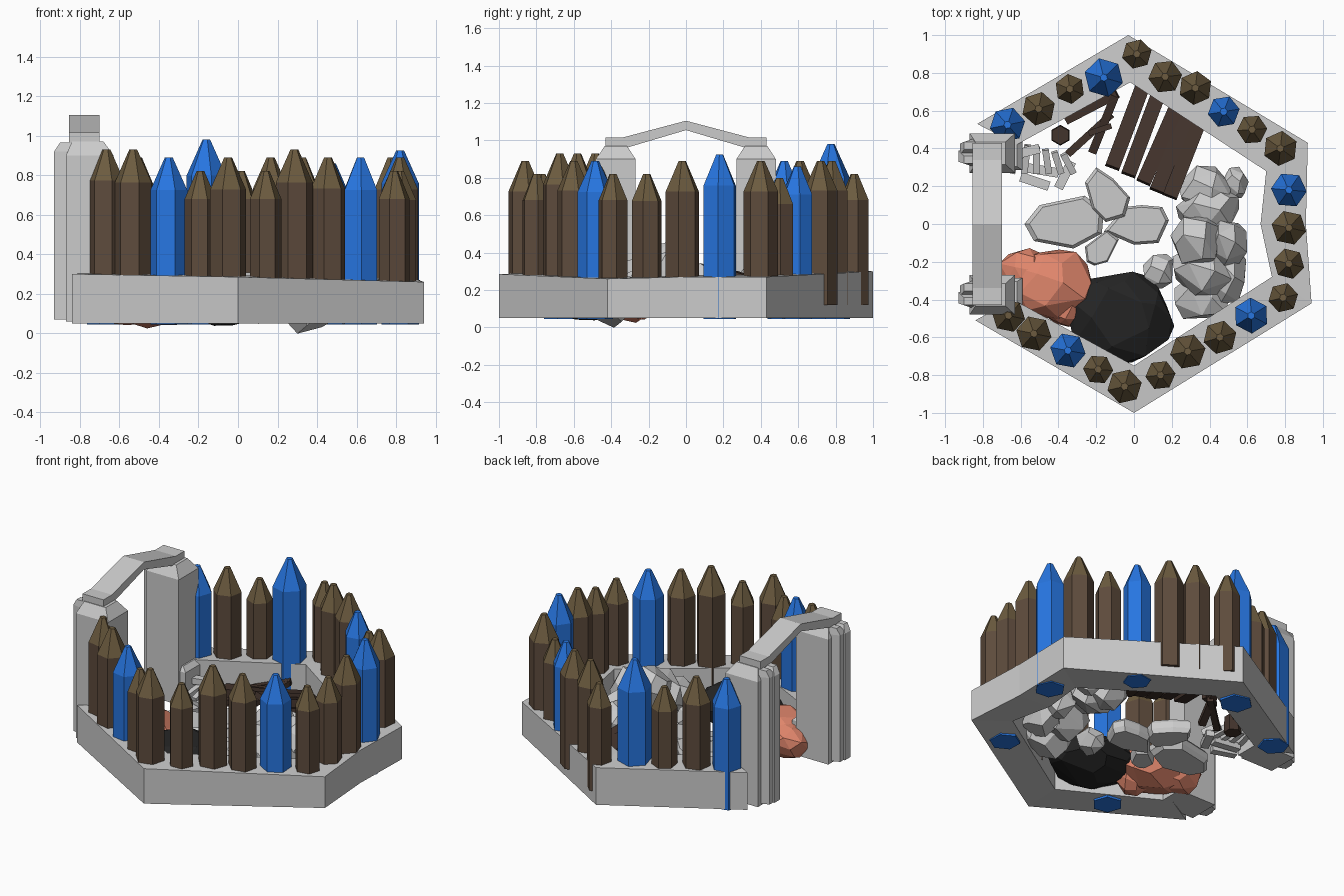
import bpy, bmesh, random
from math import sin, cos, pi, radians
from mathutils import Vector, Matrix

if "Cube" in bpy.data.objects:
    bpy.data.objects.remove(bpy.data.objects["Cube"])

random.seed(4)


def material(name, rgb):
    m = bpy.data.materials.new(name)
    m.diffuse_color = (*rgb, 1)
    m.use_nodes = True
    m.node_tree.nodes["Principled BSDF"].inputs["Base Color"].default_value = m.diffuse_color
    return m


BROWN = material("wood", (0.11, 0.07, 0.045))
TIP = material("cut_wood", (0.15, 0.105, 0.05))
DARK = material("dark_wood", (0.055, 0.033, 0.025))
BLUE = material("blue", (0.02, 0.18, 0.75))
BLACK = material("coal", (0.018, 0.018, 0.018))
SALMON = material("clay", (0.75, 0.24, 0.15))


def finish(name, bm, mat=None):
    bmesh.ops.recalc_face_normals(bm, faces=bm.faces)
    me = bpy.data.meshes.new(name)
    bm.to_mesh(me)
    bm.free()
    ob = bpy.data.objects.new(name, me)
    bpy.context.collection.objects.link(ob)
    if mat:
        me.materials.append(mat)
    return ob


def loft(name, rings, mat=None, closed=False):
    """Skin a row of equal-sized point rings; cap the ends unless closed."""
    bm = bmesh.new()
    vs = [[bm.verts.new(p) for p in r] for r in rings]
    n = len(vs[0])
    for a, b in zip(vs, vs[1:]):
        for i in range(n):
            j = (i + 1) % n
            bm.faces.new((a[i], a[j], b[j], b[i]))
    bm.faces.new(vs[0])
    bm.faces.new(vs[-1])
    return finish(name, bm, mat)


def rect(x0, x1, y0, y1, z):
    return [(x0, y0, z), (x1, y0, z), (x1, y1, z), (x0, y1, z)]


def ngon(x, y, r, z, rot=0, n=6):
    return [(x + r * cos(rot + i * 2 * pi / n), y + r * sin(rot + i * 2 * pi / n), z) for i in range(n)]


def bar(name, a, b, w, h, mat=None):
    """Box running from point a to point b."""
    a, b = Vector(a), Vector(b)
    d = (b - a).normalized()
    s = d.cross(Vector((0, 0, 1))).normalized() * w / 2
    u = s.cross(d).normalized() * h / 2
    return loft(name, [[p + s + u, p - s + u, p - s - u, p + s - u] for p in (a, b)], mat)


def rock(name, c, size, n, mat=None):
    """Faceted boulder: convex hull of jittered points spread over an ellipsoid."""
    bm = bmesh.new()
    for i in range(n):
        z = 1 - 2 * (i + 0.5) / n
        t = i * 2.39996 + random.uniform(-0.3, 0.3)
        r = (1 - z * z) ** 0.5
        k = random.uniform(0.92, 1.08)
        bm.verts.new((c[0] + size[0] * r * cos(t) * k, c[1] + size[1] * r * sin(t) * k, c[2] + size[2] * z * k))
    bmesh.ops.convex_hull(bm, input=bm.verts)
    bmesh.ops.dissolve_limit(bm, angle_limit=radians(14), verts=bm.verts, edges=bm.edges)
    return finish(name, bm, mat)


# Open hexagonal stone wall
outer = [(-.84, -.51), (0, -1), (.94, -.42), (.91, 0), (.92, .43), (-.03, 1), (-.83, .53)]
inner = [(-.64, -.40), (0, -.75), (.73, -.28), (.67, 0), (.70, .28), (-.02, .75), (-.62, .42)]
tops = [.31, .295, .27, .28, .28, .31, .31]
loft("stone_wall", [[(*o, .05), (*o, t - .01), (*i, t), (*i, .06)] for o, i, t in zip(outer, inner, tops)])

# Sharpened posts: x, y, radius, tip height, blue flag
posts = [
    (.015, .90, .08, .82, 0), (.165, .78, .09, .89, 0), (.325, .72, .09, .89, 0),
    (.475, .595, .085, .86, 1), (.625, .50, .08, .80, 0), (.775, .40, .093, .89, 0),
    (.82, .18, .095, .925, 1), (.82, -.02, .093, .89, 0), (.82, -.21, .083, .82, 0),
    (.79, -.39, .08, .82, 0), (.62, -.485, .095, .89, 1), (.455, -.60, .09, .89, 0),
    (.285, -.675, .095, .93, 0), (.14, -.80, .08, .82, 0), (-.05, -.86, .093, .89, 0),
    (-.19, -.77, .08, .82, 0), (-.35, -.67, .095, .89, 1), (-.53, -.58, .095, .93, 0),
    (-.665, -.485, .09, .93, 0), (-.67, .525, .095, .89, 1), (-.505, .61, .09, .89, 0),
    (-.34, .715, .08, .82, 0), (-.16, .775, .105, .98, 1)]
for x, y, r, top, blue in posts:
    rot = random.uniform(0, pi / 3)
    base, shoulder = (.045 if blue else .12), top - 1.75 * r
    ob = loft("post", [ngon(x, y, r, base, rot), ngon(x, y, r, shoulder, rot), ngon(x, y, .02, top, rot)],
              BLUE if blue else BROWN)
    if not blue:
        ob.data.materials.append(TIP)
        for f in ob.data.polygons:
            f.material_index = int(f.normal.z > 0.2)

# Gate pillars with outer buttresses and caps
for s in (-1, 1):
    y = .375 * s
    loft("gate_pillar", [rect(-.87, -.63, y - .105, y + .105, .06), rect(-.87, -.63, y - .105, y + .105, .90),
                         rect(-.84, -.68, y - .06, y + .06, .97)])
    for dy, x0, tilt in ((-.035, -.93, .02), (.04, -.92, -.02)):
        yb = y + dy
        loft("pillar_buttress", [[(x0, yb - .03 + tilt, z), (-.84, yb - .04, z), (-.84, yb + .04, z),
                                  (x0, yb + .03 + tilt, z)] for z in (.07, .92)]
             + [rect(-.90, -.84, yb - .02, yb + .02, .965)])
    loft("pillar_foot", [rect(-.72, -.59, y - .09, y + .09, .06), rect(-.72, -.59, y - .09, y + .09, .28),
                         rect(-.72, -.62, y - .07, y + .07, .31)])

# Bent lintel over the gate
half = [(.43, .96), (.43, 1.015), (.34, 1.015), (0, 1.105), (0, 1.055), (.32, .96)]
for s in (-1, 1):
    loft("gate_lintel", [[(x, s * y, z) for y, z in half] for x in (-.855, -.70)])

# Plank stack leaning on the wall
for i, (x, y, l) in enumerate([(-.115, .30, .45), (-.03, .26, .49), (.05, .22, .50), (.12, .175, .49), (.19, .145, .50)]):
    a = radians(68 + random.uniform(-2, 2))
    bar("plank", (x, y, .27 + .012 * (i % 2)), (x + l * cos(a), y + l * sin(a), .13), .078, .04, DARK)

# Loose sticks and a stump
for a, b, w in (((-.35, .37, .12), (-.12, .58, .15), .04), ((-.22, .38, .10), (-.10, .68, .20), .045),
                ((-.36, .55, .13), (-.09, .69, .2), .05), ((-.24, .48, .2), (-.12, .52, .2), .03)):
    bar("stick", a, b, w, .035, DARK)
loft("stump", [ngon(-.39, .47, .055, .06, pi / 6), ngon(-.39, .47, .05, .17, pi / 6)], DARK)

# Pile of small iron bars
for i in range(6):
    x = -.61 + .047 * i
    bar("ingot", (x, .43 - .012 * i, .15), (x + .03 * (i - 2) * .6, .27, .12), .035, .04)
for a, b in (((-.60, .25, .09), (-.45, .20, .09)), ((-.40, .19, .1), (-.33, .33, .1)),
             ((-.66, .36, .2), (-.50, .40, .2)), ((-.58, .30, .10), (-.40, .27, .10))):
    bar("loose_ingot", a, b, .05, .04)

# Flat paving slabs: outline, base height
slabs = [([(-.58, 0), (-.50, .10), (-.26, .15), (-.16, .07), (-.17, -.05), (-.32, -.13), (-.53, -.09)], .05),
         ([(-.20, .30), (-.26, .22), (-.22, .08), (-.15, .01), (-.05, .04), (-.02, .14), (-.11, .24)], .07),
         ([(-.16, -.04), (-.05, .09), (.04, .10), (.15, .09), (.185, .02), (.13, -.10), (.0, -.11)], .05),
         ([(-.26, -.12), (-.14, -.03), (-.08, -.08), (-.14, -.2), (-.21, -.22), (-.25, -.20)], .05)]
for pts, z in slabs:
    c = Vector((sum(p[0] for p in pts) / len(pts), sum(p[1] for p in pts) / len(pts)))
    scaled = lambda k, h: [(*(c + (Vector(p) - c) * k), h) for p in pts]
    loft("paving_slab", [scaled(.88, z), scaled(1, z + .03), scaled(1, z + .07), scaled(.88, z + .09)])

# Boulder heap, coal lump and clay lump
for c, s in (((.37, .19, .20), (.15, .13, .13)), ((.54, .22, .18), (.07, .085, .09)), ((.40, .08, .22), (.18, .13, .14)),
             ((.33, -.09, .32), (.14, .14, .15)), ((.50, -.10, .25), (.11, .14, .17)), ((.37, -.25, .22), (.18, .15, .17)),
             ((.36, -.39, .14), (.17, .13, .14)), ((.50, -.27, .18), (.10, .16, .13)), ((.13, -.25, .13), (.09, .10, .09))):
    rock("boulder", c, s, 18)
rock("coal_lump", (-.07, -.49, .17), (.275, .24, .13), 60, BLACK)
for c, s in (((-.44, -.32, .17), (.24, .19, .14)), ((-.57, -.25, .15), (.16, .12, .12)), ((-.36, -.44, .14), (.12, .11, .11))):
    rock("clay_lump", c, s, 28, SALMON)
